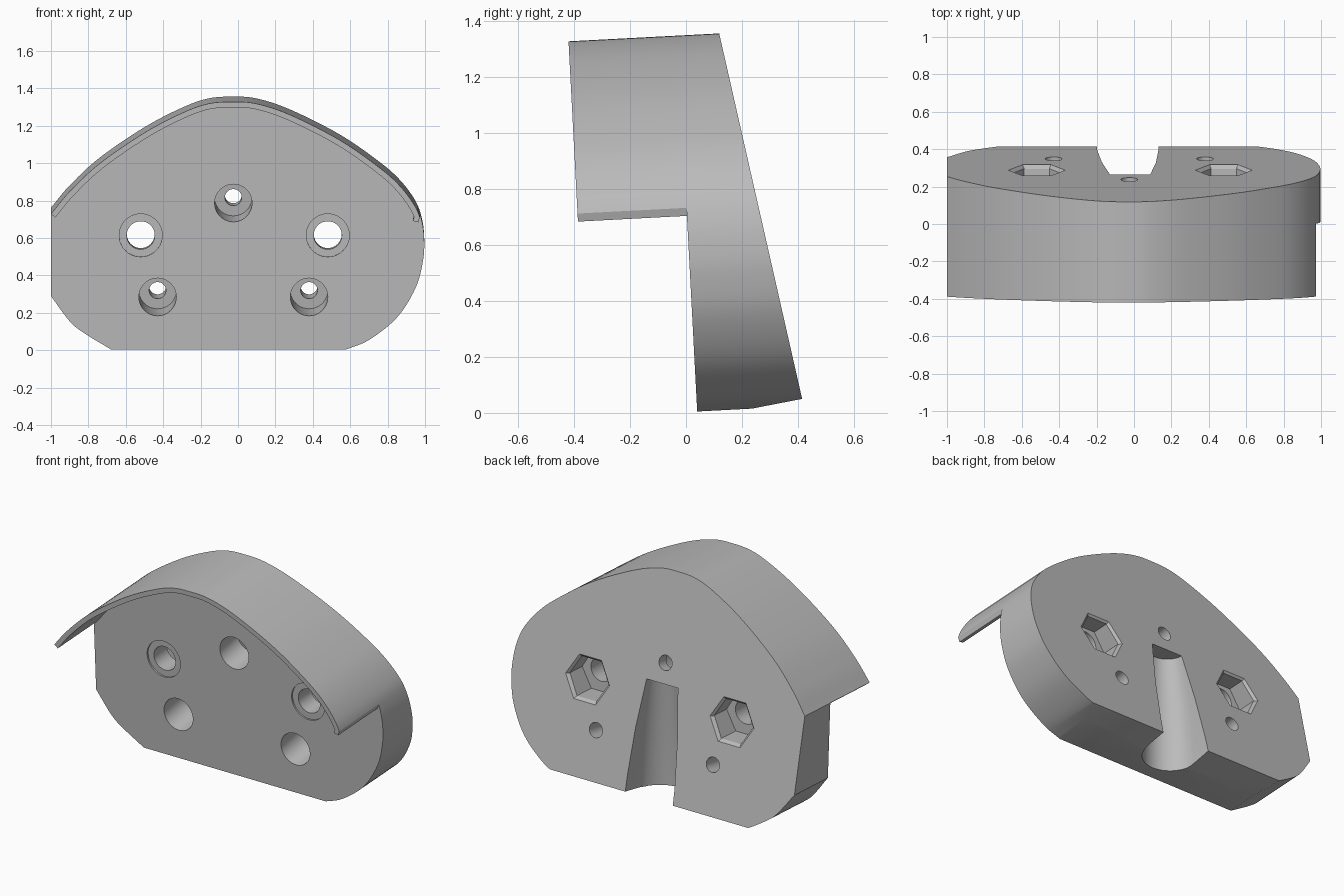
import bpy, bmesh, math
from mathutils import Vector, Matrix

cube = bpy.data.objects.get("Cube")
if cube:
    bpy.data.objects.remove(cube, do_unlink=True)

grey = bpy.data.materials.new("plain grey")
grey.use_nodes = True
grey.diffuse_color = (0.5, 0.5, 0.5, 1)
grey.node_tree.nodes["Principled BSDF"].inputs["Base Color"].default_value = (0.5, 0.5, 0.5, 1)

# Slightly leaning frame of the block: DEEP runs front to back, UP runs along the front face
TILT = math.radians(3)
BASE = Vector((0, 0.04, 0.005))
DEEP = Vector((0, math.cos(TILT), math.sin(TILT)))
UP = Vector((0, -math.sin(TILT), math.cos(TILT)))
BACK_POINT = Vector((0, 0.415, 0.05))
BACK_NORMAL = Vector((0, 1.3, 0.295)).normalized()


def place(x, h, d=0):
    return Vector((x, 0, 0)) + BASE + UP * h + DEEP * d


def back_y(z):
    return BACK_POINT.y - (z - BACK_POINT.z) * 0.227


def spline(points, steps=6):
    """Smooth curve through the points."""
    p = [Vector(q) for q in points]
    p = [2 * p[0] - p[1]] + p + [2 * p[-1] - p[-2]]
    out = []
    for a, b, c, d in zip(p, p[1:], p[2:], p[3:]):
        for i in range(steps):
            t = i / steps
            out.append(0.5 * (2 * b + (c - a) * t + (2 * a - 5 * b + 4 * c - d) * t ** 2
                              + (3 * b - a - 3 * c + d) * t ** 3))
    return out + [p[-2]]


def make(name, bm):
    bmesh.ops.recalc_face_normals(bm, faces=bm.faces)
    mesh = bpy.data.meshes.new(name)
    bm.to_mesh(mesh)
    bm.free()
    mesh.materials.append(grey)
    ob = bpy.data.objects.new(name, mesh)
    bpy.context.collection.objects.link(ob)
    return ob


def loft(rings):
    bm = bmesh.new()
    loops = [[bm.verts.new(v) for v in ring] for ring in rings]
    n = len(loops[0])
    for lo, hi in zip(loops, loops[1:]):
        for i in range(n):
            j = (i + 1) % n
            bm.faces.new((lo[i], lo[j], hi[j], hi[i]))
    bm.faces.new(loops[0])
    bm.faces.new(loops[-1])
    return bm


def extrude(outline, near, far):
    return loft([[place(p.x, p.y, d) for p in outline] for d in (near, far)])


def activate(ob):
    bpy.ops.object.select_all(action='DESELECT')
    ob.select_set(True)
    bpy.context.view_layer.objects.active = ob


def cut(target, bm):
    cutter = make("cutter", bm)
    cutter.hide_render = True
    mod = target.modifiers.new("cut", 'BOOLEAN')
    mod.operation, mod.solver, mod.object = 'DIFFERENCE', 'EXACT', cutter
    activate(target)
    bpy.ops.object.modifier_apply(modifier=mod.name)
    bpy.data.objects.remove(cutter, do_unlink=True)


def drill(start, axis, length, r1, r2=None, sides=40):
    """Round or polygonal bit, with a corner pointing along x."""
    axis = axis.normalized()
    side = Vector((1, 0, 0))
    m = Matrix((side.cross(axis), side, axis)).transposed().to_4x4()
    m.translation = start + axis * length / 2
    bm = bmesh.new()
    bmesh.ops.create_cone(bm, cap_ends=True, segments=sides, radius1=r1,
                          radius2=r2 or r1, depth=length, matrix=m)
    return bm


# Outline: right side and top arch, straight left side, lower left curve, flat bottom
arch = spline([(0.58, 0), (0.7, 0.05), (0.85, 0.17), (0.95, 0.33), (0.99, 0.48),
               (0.995, 0.6), (0.98, 0.7), (0.947, 0.785), (0.87, 0.89), (0.76, 0.99),
               (0.545, 1.14), (0.28, 1.275), (0.1, 1.335), (-0.03, 1.345), (-0.16, 1.335),
               (-0.3, 1.285), (-0.5, 1.18), (-0.74, 1.015), (-0.9, 0.865), (-1, 0.745)])
corner = spline([(-1, 0.285), (-0.9, 0.15), (-0.82, 0.085), (-0.68, 0)])

# Wedge block with a sloping back
bm = extrude(arch + corner, 0, 0.7)
planes = ((BACK_POINT, BACK_NORMAL), (Vector((0, 0.26, 0.02)), Vector((0, 0.03, -0.155))))
for point, normal in planes:
    geom = bm.verts[:] + bm.edges[:] + bm.faces[:]
    cutline = bmesh.ops.bisect_plane(bm, geom=geom, plane_co=point, plane_no=normal,
                                     clear_outer=True)["geom_cut"]
    bmesh.ops.edgeloop_fill(bm, edges=[e for e in cutline if isinstance(e, bmesh.types.BMEdge)])
block = make("wedge_block", bm)

# Bolt holes with shallow front seats and hexagonal nut pockets
for x in (-0.52, 0.48):
    cut(block, drill(place(x, 0.61, -0.1), DEEP, 0.8, 0.075))
    cut(block, drill(place(x, 0.61, -0.1), DEEP, 0.11, 0.115))
    rear = Vector((x, back_y(0.61), 0.61))
    cut(block, drill(rear - DEEP * 0.14, DEEP, 0.4, 0.135, sides=6))
    cut(block, drill(rear - BACK_NORMAL * 0.02, BACK_NORMAL, 0.04, 0.132, 0.172, sides=6))

# Leaning screw holes with deep counterbores
lean = Vector((0, 1, 0.18)).normalized()
for x, h, depth in ((-0.025, 0.783, 0.17), (-0.43, 0.28, 0.2), (0.38, 0.28, 0.2)):
    start = place(x, h) - lean * 0.1
    cut(block, drill(start, lean, 0.8, 0.045))
    cut(block, drill(start, lean, 0.1 + depth, 0.1))

# Tapering round-bottomed channel up the back
rings = []
for z, x, half, front in ((-0.1, -0.036, 0.168, 0.12), (0.15, -0.033, 0.163, 0.125),
                          (0.42, -0.027, 0.145, 0.14), (0.71, -0.021, 0.108, 0.16)):
    arc = [Vector((x + half * math.cos(a), front + half * (1 - math.sin(a)), z))
           for a in (math.pi * i / 20 for i in range(21))]
    rings.append([Vector((x + half, 0.6, z))] + arc + [Vector((x - half, 0.6, z))])
cut(block, loft(rings))

# Thin curved hood standing out in front of the arch
outer = [Vector((0.964, 0.7))] + [p for p in arch if p.y > 0.72]
inner = []
for i, p in enumerate(outer):
    t = (outer[min(i + 1, len(outer) - 1)] - outer[max(i - 1, 0)]).normalized()
    inner.append(p + Vector((-t.y, t.x)) * 0.03)
hood = make("front_hood", extrude(outer + inner[::-1], -0.39, 0))

for ob in (block, hood):
    activate(ob)
    bpy.ops.object.shade_smooth_by_angle(angle=math.radians(25))
